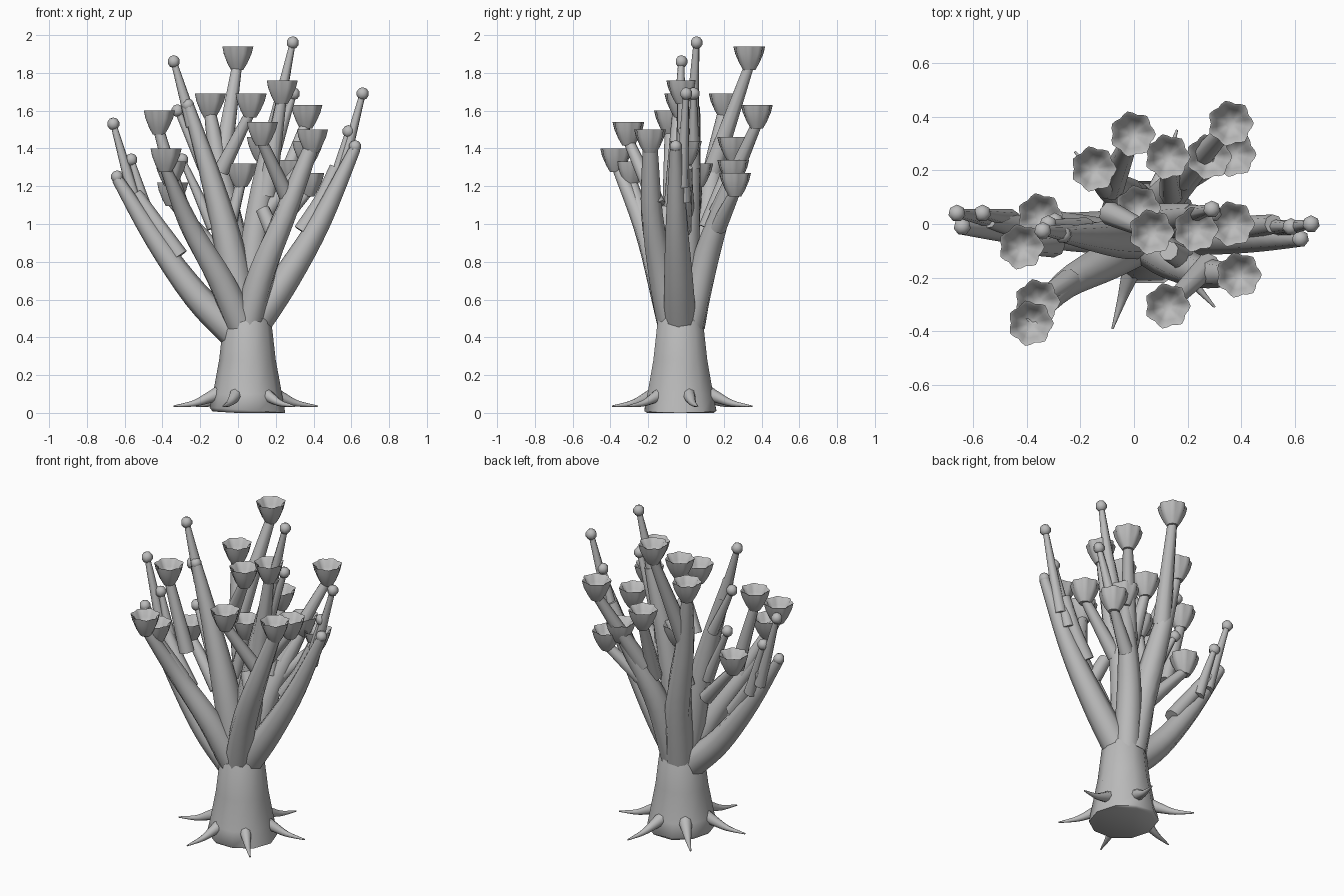
import bpy, bmesh, math
from mathutils import Vector

if "Cube" in bpy.data.objects:
    bpy.data.objects.remove(bpy.data.objects["Cube"], do_unlink=True)

grey = bpy.data.materials.new("plain_grey")
grey.use_nodes = True
GREY = (0.5, 0.5, 0.5, 1)
grey.diffuse_color = GREY
grey.node_tree.nodes["Principled BSDF"].inputs["Base Color"].default_value = GREY


def finish(bm, name, angle=60):
    """Turn a bmesh into a smooth shaded object with sharp creases."""
    bmesh.ops.recalc_face_normals(bm, faces=bm.faces)
    mesh = bpy.data.meshes.new(name)
    bm.to_mesh(mesh)
    bm.free()
    mesh.materials.append(grey)
    mesh.shade_smooth()
    mesh.set_sharp_from_angle(angle=math.radians(angle))
    obj = bpy.data.objects.new(name, mesh)
    bpy.context.collection.objects.link(obj)
    return obj


def skin(bm, rings):
    """Bridge equal rings of vertices and close both ends."""
    for low, high in zip(rings, rings[1:]):
        for i in range(len(low)):
            j = (i + 1) % len(low)
            bm.faces.new((low[i], low[j], high[j], high[i]))
    bm.faces.new(rings[0][::-1])
    bm.faces.new(rings[-1])


def spline(points, steps=4):
    """Smooth path through the given points."""
    pts = [Vector(p) for p in points]
    if len(pts) == 2:
        return pts
    pts = [2 * pts[0] - pts[1]] + pts + [2 * pts[-1] - pts[-2]]
    path = []
    for a, b, c, d in zip(pts, pts[1:], pts[2:], pts[3:]):
        for s in range(steps):
            t = s / steps
            path.append(0.5 * (2 * b + (c - a) * t + (2 * a - 5 * b + 4 * c - d) * t * t
                               + (3 * b - a - 3 * c + d) * t ** 3))
    return path + [pts[-2]]


def tube(name, points, start, end, power=1, sides=8):
    """Tapered tube along a path; a higher power keeps it thick for longer."""
    path = spline(points)
    bm = bmesh.new()
    rings = []
    for k, p in enumerate(path):
        along = path[min(k + 1, len(path) - 1)] - path[max(k - 1, 0)]
        turn = along.to_track_quat('Z', 'Y')
        r = start + (end - start) * (k / (len(path) - 1)) ** power
        rings.append([bm.verts.new(p + turn @ Vector((r * math.cos(a), r * math.sin(a), 0)))
                      for a in (math.tau * i / sides for i in range(sides))])
    skin(bm, rings)
    return finish(bm, name)


def branch(name, points, start, end):
    tube(name + "_branch", points, start, end, power=1.6)


def knob(name, tip):
    """Small faceted ball on a twig end."""
    bm = bmesh.new()
    bmesh.ops.create_uvsphere(bm, u_segments=7, v_segments=5, radius=0.034)
    finish(bm, name, 45).location = tip


# Cup profile: radius, height below the rim, lobe depth
CUP = [(0.032, -0.125, 0), (0.052, -0.09, 0.03), (0.072, -0.04, 0.06),
       (0.08, 0, 0.08), (0.07, -0.006, 0.09), (0.054, -0.04, 0.05), (0.02, -0.075, 0)]


def cup(name, rim):
    """Open seven-lobed cup."""
    bm = bmesh.new()
    rings = []
    for r, h, lobe in CUP:
        ring = []
        for i in range(28):
            a = math.tau * i / 28
            w = 1 + lobe * math.cos(7 * a)
            ring.append(bm.verts.new((r * w * math.cos(a), r * w * math.sin(a), h)))
        rings.append(ring)
    skin(bm, rings)
    finish(bm, name, 50).location = rim


def cup_stem(name, root, rim, start=0.045, end=0.028):
    x, y, z = rim
    tube(name + "_stem", [root, (x, y, z - 0.1)], start, end)
    cup(name + "_cup", rim)


def knob_twig(name, root, tip, start=0.036):
    tube(name + "_twig", [root, tip], start, 0.016)
    knob(name + "_knob", tip)


# Trunk with a flared, slightly slanted foot
bm = bmesh.new()
rings = []
for z, r in ((0.01, 0.185), (0.03, 0.2), (0.12, 0.183), (0.3, 0.15), (0.5, 0.127), (0.58, 0.09)):
    ring = []
    for i in range(10):
        a = math.tau * i / 10
        slant = 0.014 * (1 - math.cos(a)) - 0.01 if z < 0.1 else 0
        ring.append(bm.verts.new((0.05 + r * math.cos(a), r * math.sin(a) - 0.03, max(0, z + slant - 0.02))))
    rings.append(ring)
skin(bm, rings)
finish(bm, "trunk")

# Root spikes
for n in range(6):
    a = math.radians(12 + 60 * n)
    points = [(0.04 + d * math.cos(a), d * math.sin(a) - 0.02, z)
              for d, z in ((0.13, 0.11), (0.2, 0.08), (0.28, 0.05), (0.39, 0.035))]
    tube("root_spike", points, 0.042, 0.004)

# Main branches
branch("right_outer", [(-0.02, -0.03, 0.42), (-0.22, -0.03, 0.62), (-0.44, -0.02, 0.92),
                       (-0.64, -0.01, 1.24)], 0.082, 0.03)
branch("right_front", [(0.02, -0.07, 0.46), (-0.1, -0.14, 0.72), (-0.26, -0.23, 1.0),
                       (-0.385, -0.365, 1.3)], 0.08, 0.028)
branch("right_tall", [(0.03, -0.04, 0.46), (-0.04, -0.05, 0.85), (-0.13, -0.05, 1.2),
                      (-0.26, -0.04, 1.62)], 0.09, 0.03)
branch("back", [(0.03, 0.02, 0.46), (-0.01, 0.09, 0.85), (-0.09, 0.14, 1.25),
                (-0.15, 0.2, 1.6)], 0.085, 0.03)
branch("left_tall", [(0.05, -0.02, 0.46), (0.08, 0.0, 0.85), (0.14, 0.02, 1.25),
                     (0.22, 0.04, 1.62)], 0.085, 0.036)
branch("left_front", [(0.05, -0.07, 0.46), (0.13, -0.13, 0.75), (0.25, -0.18, 1.05),
                      (0.385, -0.19, 1.4)], 0.08, 0.04)
branch("left_outer", [(0.08, -0.03, 0.46), (0.26, -0.04, 0.72), (0.44, -0.05, 1.02),
                      (0.62, -0.055, 1.4)], 0.085, 0.03)
branch("left_back", [(0.07, 0.02, 0.46), (0.12, 0.1, 0.8), (0.2, 0.18, 1.05),
                     (0.28, 0.25, 1.25)], 0.078, 0.03)

# Cups that finish a branch
for name, rim in (("right_front", (-0.385, -0.37, 1.4)), ("back", (-0.15, 0.205, 1.69)),
                  ("left_front", (0.39, -0.19, 1.5)), ("left_back", (0.28, 0.25, 1.34))):
    cup(name + "_cup", rim)

# Side stems with cups
cup_stem("back_high", (-0.09, 0.14, 1.28), (-0.005, 0.335, 1.94), 0.055)
cup_stem("back_far", (0.18, 0.17, 1.06), (0.36, 0.375, 1.63), 0.05)
cup_stem("back_middle", (0.14, 0.11, 0.98), (0.125, 0.25, 1.46))
cup_stem("back_low", (0.2, 0.17, 0.98), (0.37, 0.26, 1.27))
cup_stem("inner_low", (-0.05, 0.04, 0.95), (0.015, 0.06, 1.32), 0.035)
cup_stem("inner_high", (-0.09, 0.04, 1.28), (0.065, -0.03, 1.69))
cup_stem("left_high", (0.15, 0.0, 1.15), (0.23, -0.02, 1.76), 0.055)
cup_stem("left_inner", (0.14, 0.0, 1.05), (0.365, 0.0, 1.44))
cup_stem("front", (0.28, -0.15, 1.1), (0.125, -0.305, 1.54))
cup_stem("right_high", (-0.3, -0.08, 1.08), (-0.42, -0.085, 1.6))
cup_stem("right_inner", (-0.13, -0.02, 0.87), (-0.35, 0.03, 1.22))
cup_stem("right_low", (-0.24, -0.21, 0.98), (-0.36, -0.29, 1.33))

# Twigs with knobs
knob("right_outer_knob", (-0.64, -0.01, 1.25))
knob("left_outer_knob", (0.62, -0.055, 1.41))
knob("right_tall_end", (-0.265, -0.04, 1.63))
knob_twig("right_tall", (-0.24, -0.035, 1.52), (-0.34, -0.025, 1.86))
knob_twig("right_tall_side", (-0.18, -0.01, 1.3), (-0.32, 0.0, 1.6), 0.035)
knob_twig("left_tall", (0.19, 0.03, 1.5), (0.29, 0.055, 1.96), 0.04)
knob_twig("left_tall_side", (0.17, 0.04, 1.3), (0.295, 0.04, 1.69))
knob_twig("right_outer_high", (-0.53, 0.02, 1.07), (-0.66, 0.04, 1.53))
knob_twig("right_outer_side", (-0.46, 0.02, 1.0), (-0.565, 0.04, 1.34))
knob_twig("left_outer_high", (0.53, -0.02, 1.2), (0.66, 0.0, 1.69))
knob_twig("left_outer_side", (0.48, -0.01, 1.12), (0.585, -0.01, 1.49))
knob_twig("right_mid", (-0.13, -0.03, 0.98), (-0.295, 0.01, 1.34))

# Blunt sleeves lying along the branches
tube("right_outer_sleeve", [(-0.31, -0.03, 0.83), (-0.43, -0.01, 1.0), (-0.54, 0.02, 1.16)], 0.048, 0.036)
tube("left_outer_sleeve", [(0.34, -0.02, 0.96), (0.44, -0.01, 1.12), (0.52, 0.0, 1.3)], 0.048, 0.036)
tube("left_front_stub", [(0.2, -0.14, 0.92), (0.13, -0.1, 1.08)], 0.045, 0.038)
